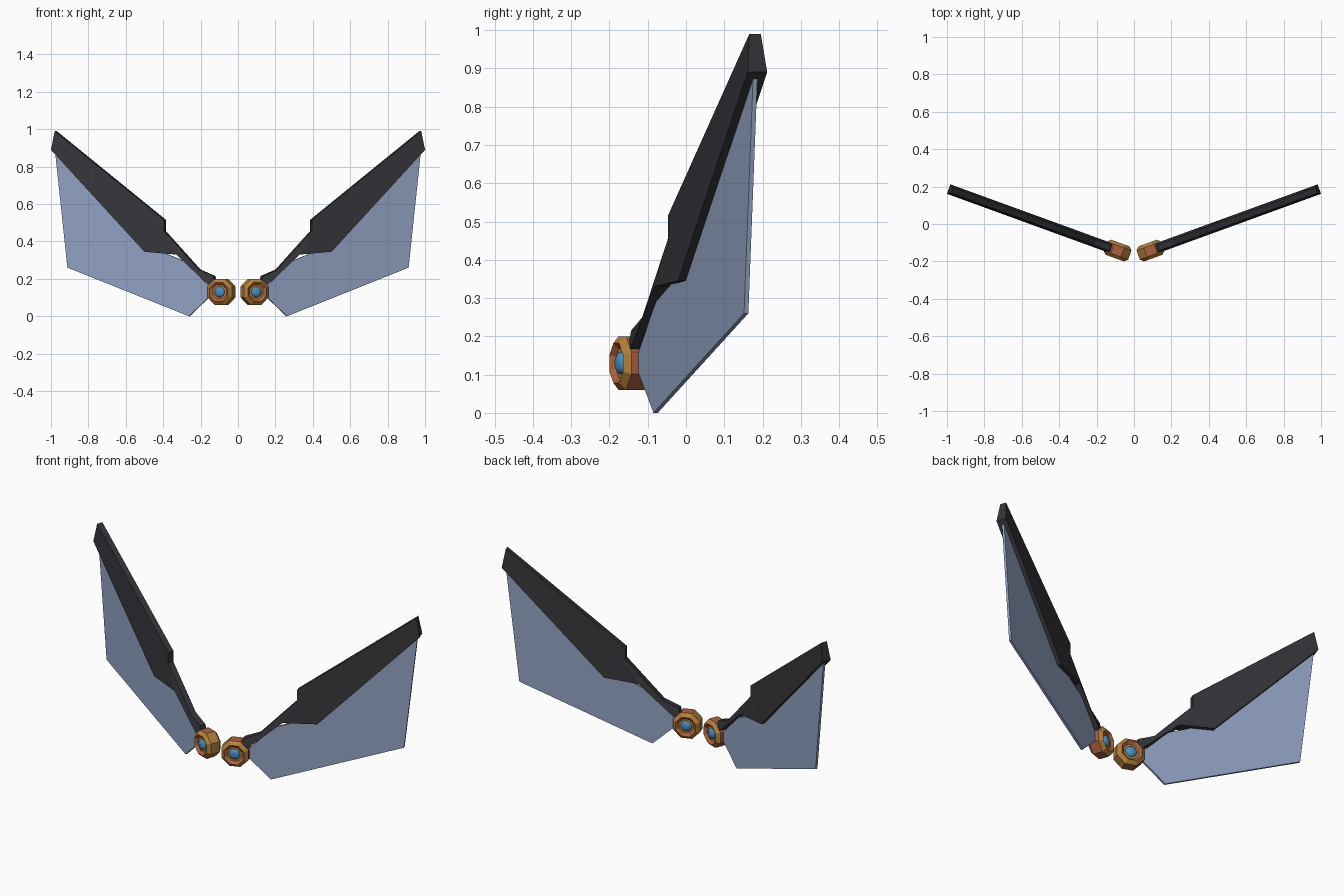
import bpy, bmesh, math
from mathutils import Vector

cube = bpy.data.objects.get("Cube")
if cube:
    bpy.data.objects.remove(cube)


def material(name, colour):
    m = bpy.data.materials.new(name)
    m.use_nodes = True
    m.diffuse_color = (*colour, 1)
    m.node_tree.nodes["Principled BSDF"].inputs["Base Color"].default_value = (*colour, 1)
    return m


CHARCOAL = material("charcoal", (0.035, 0.035, 0.042))
GLASS = material("pale blue membrane", (0.28, 0.36, 0.54))
GOLD = material("gold", (0.46, 0.22, 0.045))
COPPER = material("copper", (0.42, 0.12, 0.05))
BLUE = material("blue gem", (0.07, 0.27, 0.52))

HUB = Vector((0.088, -0.142, 0))
SWEEP = math.radians(20)


def place(side, u, v, z):
    """Wing coordinates (outward, backward, up) to model coordinates."""
    c, s = math.cos(SWEEP), math.sin(SWEEP)
    return (side * (HUB.x + u * c - v * s), HUB.y + u * s + v * c, z)


def loft(name, side, rings, mats, pick=None):
    """Skin a list of equal rings, cap both ends; pick(ring, step) gives the colour."""
    bm = bmesh.new()
    loops = [[bm.verts.new(place(side, *p)) for p in ring] for ring in rings]
    n = len(loops[0])
    for i in range(len(loops) - 1):
        for j in range(n):
            k = (j + 1) % n
            f = bm.faces.new((loops[i][j], loops[i][k], loops[i + 1][k], loops[i + 1][j]))
            f.material_index = pick(i, j) if pick else 0
    bm.faces.new(loops[0])
    bm.faces.new(loops[-1])
    bmesh.ops.recalc_face_normals(bm, faces=bm.faces)
    mesh = bpy.data.meshes.new(name)
    bm.to_mesh(mesh)
    bm.free()
    for m in mats:
        mesh.materials.append(m)
    ob = bpy.data.objects.new(name, mesh)
    bpy.context.collection.objects.link(ob)
    return ob


# Spar stations from tip to root: upper (u, z) and lower (u, z)
SPAR = [((0.943, 0.99), (0.961, 0.89)), ((0.321, 0.515), (0.429, 0.345)),
        ((0.321, 0.455), (0.248, 0.33)), ((0.125, 0.25), (0.13, 0.225)),
        ((0.04, 0.215), (0.03, 0.14))]
# Membrane outline
PANEL = [(0.04, 0.13), (0.183, 0.0), (0.875, 0.26), (0.945, 0.88), (0.429, 0.38), (0.2, 0.29)]
# Hub rings: (depth, distance from centre to flat)
HUB_RINGS = [(-0.03, 0.038), (-0.043, 0.052), (-0.026, 0.07),
             (0.026, 0.07), (0.043, 0.052), (0.03, 0.038)]
HUB_Z = 0.13


def polygon(v, apothem, sides=8):
    r = apothem / math.cos(math.pi / sides)
    angles = [(j - 0.5) * math.tau / sides for j in range(sides)]
    return [(r * math.cos(a), v, HUB_Z + r * math.sin(a)) for a in angles]


def hub_colour(ring, step):
    if ring in (0, 4):
        return 1                            # sloping recess
    if ring in (1, 3):
        return 0                            # chamfered rim
    return 0 if step in (3, 4, 5) else 1    # sides facing the other hub are gold


for side, label in ((1, "left"), (-1, "right")):
    # Tapered spar, thinner along its upper edge
    loft(label + "_wing_spar", side,
         [[(a[0], -0.016, a[1]), (a[0], 0.016, a[1]), (b[0], 0.027, b[1]), (b[0], -0.027, b[1])]
          for a, b in SPAR], [CHARCOAL])
    # Thin membrane
    loft(label + "_wing_membrane", side,
         [[(u, v, z) for u, z in PANEL] for v in (-0.006, 0.006)], [GLASS])
    # Eight-sided hub
    loft(label + "_hub", side, [polygon(v, r) for v, r in HUB_RINGS], [GOLD, COPPER], hub_colour)
    # Domed gem showing at the front and the back
    gem = loft(label + "_gem", side,
               [polygon(0.043 * math.sin(t), 0.034 * math.cos(t) ** 0.5, 16)
                for t in [math.radians(d) for d in (-80, -60, -45, 45, 60, 80)]], [BLUE])
    for f in gem.data.polygons:
        f.use_smooth = True
